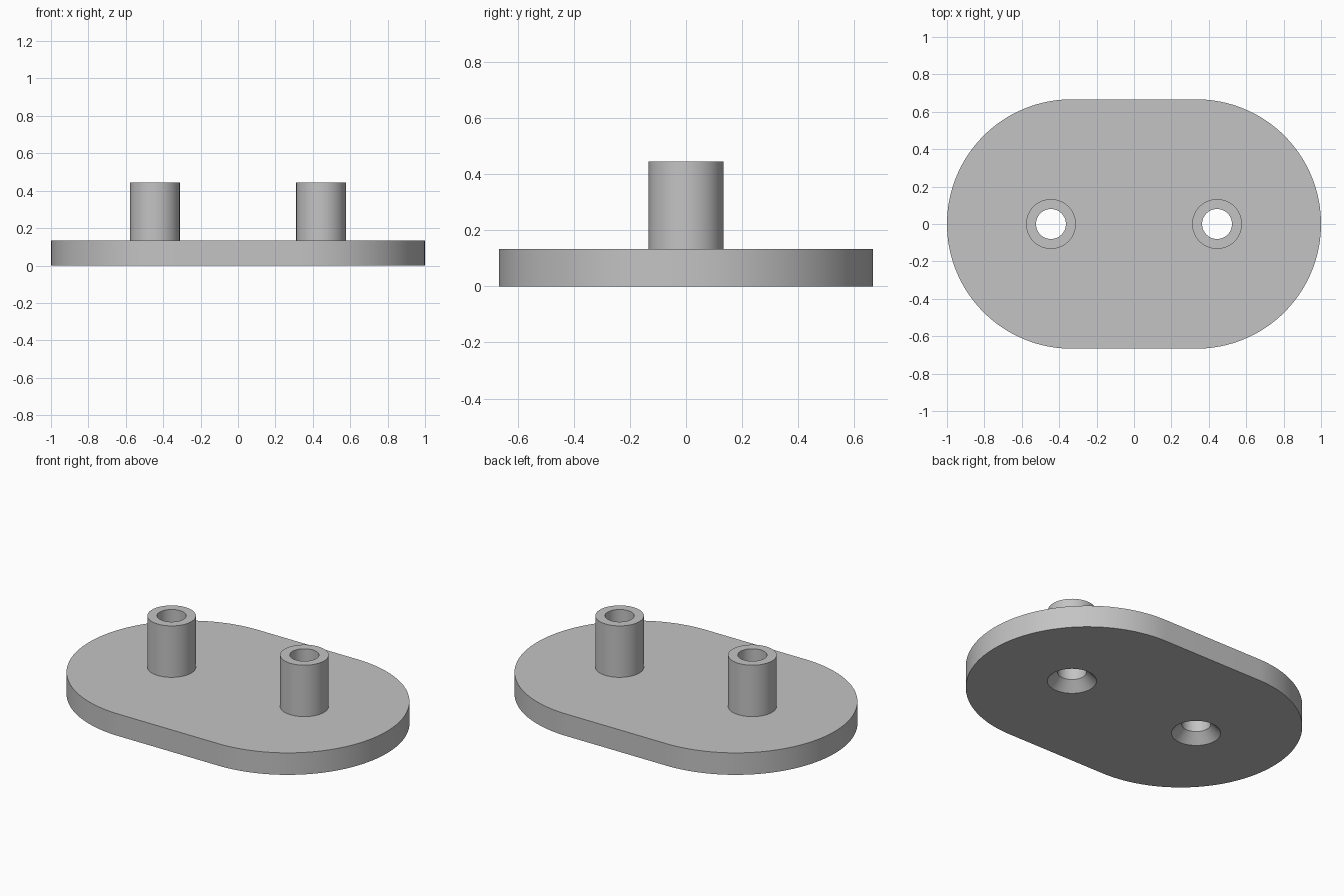
import bpy, bmesh, math

if "Cube" in bpy.data.objects:
    bpy.data.objects.remove(bpy.data.objects["Cube"], do_unlink=True)

END_X, END_R, PLATE_H = 1 / 3, 2 / 3, 0.133   # rounded slab
POST_X, POST_R, POST_TOP = 0.444, 0.133, 0.444
BORE_R, SINK_R, SINK_H = 0.08, 0.135, 0.056   # through hole and countersink
SEGS = 64

grey = bpy.data.materials.new("plain grey")
grey.use_nodes = True
colour = (0.55, 0.55, 0.55, 1)
grey.diffuse_color = colour
grey.node_tree.nodes["Principled BSDF"].inputs["Base Color"].default_value = colour


def circle(cx, r):
    return [(cx + r * math.cos(2 * math.pi * i / SEGS),
             r * math.sin(2 * math.pi * i / SEGS)) for i in range(SEGS)]


def stadium():
    """Outline of two half circles joined by straight sides."""
    pts = []
    for side, start in ((1, -math.pi / 2), (-1, math.pi / 2)):
        for i in range(SEGS + 1):
            a = start + math.pi * i / SEGS
            pts.append((side * END_X + END_R * math.cos(a), END_R * math.sin(a)))
    return pts


def add_loop(bm, pts, z):
    return [bm.verts.new((x, y, z)) for x, y in pts]


def bridge(bm, a, b):
    for i in range(len(a)):
        j = (i + 1) % len(a)
        bm.faces.new((a[i], a[j], b[j], b[i]))


def cap(bm, loops):
    """Fill a flat outline, leaving the inner loops open."""
    edges = [bm.edges.get((l[i - 1], l[i])) for l in loops for i in range(len(l))]
    bmesh.ops.triangle_fill(bm, edges=edges, use_beauty=True)


def finish(bm, name):
    bmesh.ops.recalc_face_normals(bm, faces=bm.faces[:])
    mesh = bpy.data.meshes.new(name)
    bm.to_mesh(mesh)
    bm.free()
    mesh.materials.append(grey)
    obj = bpy.data.objects.new(name, mesh)
    bpy.context.collection.objects.link(obj)
    bpy.ops.object.select_all(action='DESELECT')
    obj.select_set(True)
    bpy.context.view_layer.objects.active = obj
    bpy.ops.object.shade_smooth_by_angle(angle=math.radians(30))


# Base plate with two countersunk through holes
bm = bmesh.new()
bottom = [add_loop(bm, stadium(), 0)]
top = [add_loop(bm, stadium(), PLATE_H)]
bridge(bm, bottom[0], top[0])
for x in (-POST_X, POST_X):
    rim = add_loop(bm, circle(x, SINK_R), 0)
    neck = add_loop(bm, circle(x, BORE_R), SINK_H)
    mouth = add_loop(bm, circle(x, BORE_R), PLATE_H)
    bridge(bm, rim, neck)
    bridge(bm, neck, mouth)
    bottom.append(rim)
    top.append(mouth)
cap(bm, bottom)
cap(bm, top)
finish(bm, "base_plate")

# Hollow posts standing over the holes
for name, x in (("right_post", -POST_X), ("left_post", POST_X)):
    bm = bmesh.new()
    section = ((POST_R, PLATE_H), (POST_R, POST_TOP), (BORE_R, POST_TOP), (BORE_R, PLATE_H))
    rings = [add_loop(bm, circle(x, r), z) for r, z in section]
    for i in range(4):
        bridge(bm, rings[i], rings[(i + 1) % 4])
    finish(bm, name)
